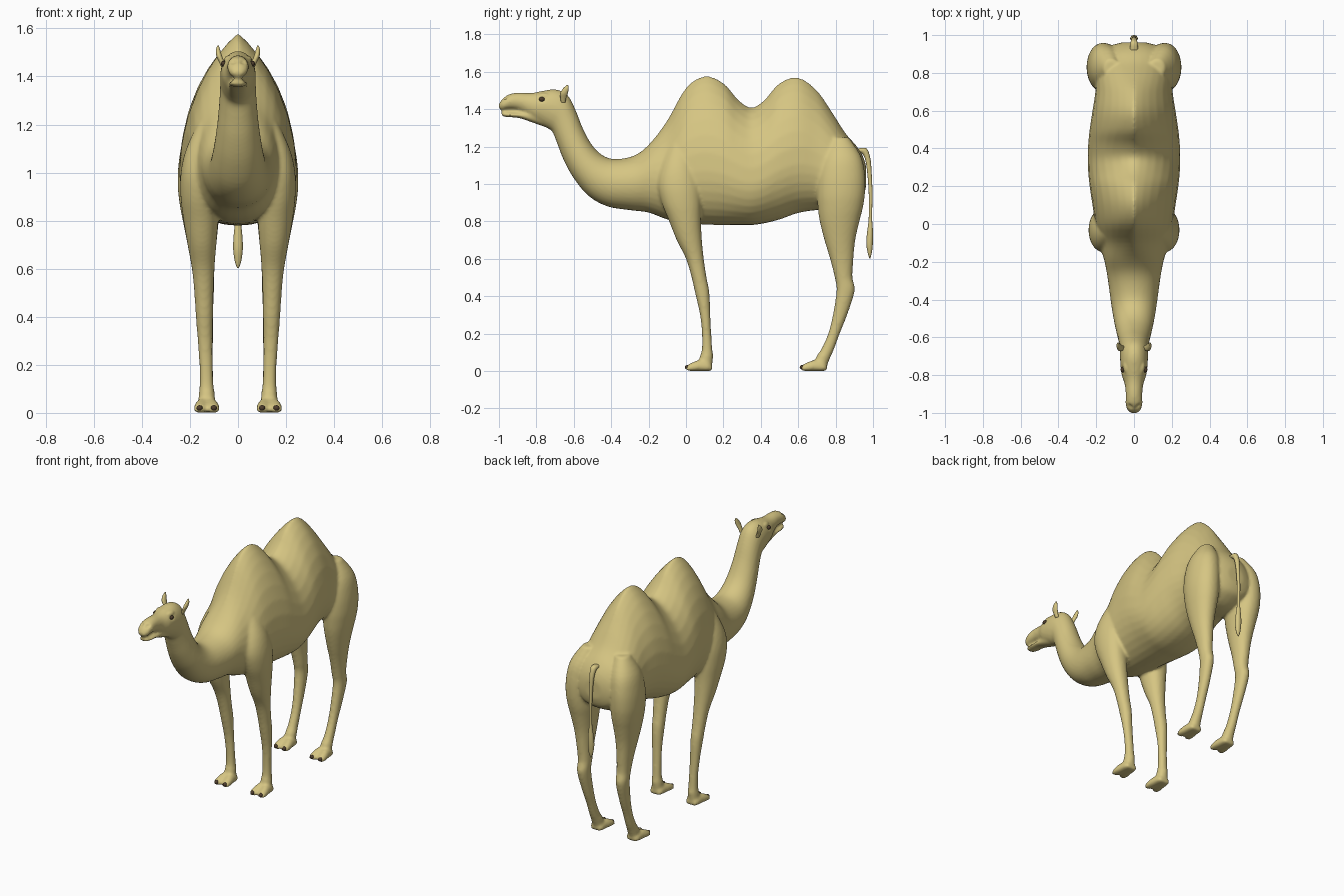
import bpy, bmesh, math
from mathutils import Vector


def material(name, rgb):
    m = bpy.data.materials.new(name)
    m.diffuse_color = (*rgb, 1)
    return m


TAN = material("tan_coat", (0.67, 0.56, 0.225))
DARK = material("dark_brown", (0.075, 0.045, 0.025))


def catmull(rows, steps):
    """Smoothly interpolate rows of numbers."""
    out = []
    for i in range(len(rows) - 1):
        a, b = rows[max(i - 1, 0)], rows[i]
        c, d = rows[i + 1], rows[min(i + 2, len(rows) - 1)]
        for s in range(steps):
            t = s / steps
            out.append([0.5 * (2 * q + (r - p) * t + (2 * p - 5 * q + 4 * r - u) * t * t
                               + (3 * q - p - 3 * r + u) * t ** 3)
                        for p, q, r, u in zip(a, b, c, d)])
    out.append(list(rows[-1]))
    return out


def loft(bm, rows, steps=4, n=32):
    """Rows: top y, top z, bottom y, bottom z, centre x, half width, top taper, widest height."""
    rings = []
    for ty, tz, by, bz, cx, w, p, m in catmull(rows, steps):
        top, bot = Vector((cx, ty, tz)), Vector((cx, by, bz))
        mid = bot.lerp(top, m)
        ring = []
        for k in range(n):
            a = 2 * math.pi * k / n
            c, s = math.cos(a), math.sin(a)
            x = math.copysign(abs(c) ** (p if s > 0 else 0.9), c) * w
            ring.append(bm.verts.new(mid + ((top - mid) * s if s > 0 else (mid - bot) * s)
                                     + Vector((x, 0, 0))))
        rings.append(ring)
    faces = [bm.faces.new((r[k], r[(k + 1) % n], q[(k + 1) % n], q[k]))
             for r, q in zip(rings, rings[1:]) for k in range(n)]
    faces += [bm.faces.new(rings[0]), bm.faces.new(rings[-1])]
    bmesh.ops.recalc_face_normals(bm, faces=faces)


def finish(bm, name, mat):
    me = bpy.data.meshes.new(name)
    bm.to_mesh(me)
    bm.free()
    ob = bpy.data.objects.new(name, me)
    bpy.context.collection.objects.link(ob)
    me.materials.append(mat)
    me.shade_smooth()
    return ob


def ellipsoid(name, loc, size, mat):
    bm = bmesh.new()
    bmesh.ops.create_uvsphere(bm, u_segments=20, v_segments=12, radius=1)
    bmesh.ops.scale(bm, vec=size, verts=bm.verts)
    bmesh.ops.translate(bm, vec=loc, verts=bm.verts)
    return finish(bm, name, mat)


bm = bmesh.new()

# trunk with two humps: y, top z, bottom z, half width, top taper
trunk = [(.962, 1.10, .98, .06, 1), (.945, 1.15, .93, .12, 1), (.91, 1.205, .90, .17, 1),
         (.85, 1.275, .87, .20, 1.1), (.78, 1.385, .86, .205, 1.3), (.70, 1.50, .86, .205, 1.6),
         (.60, 1.57, .845, .22, 1.7), (.50, 1.54, .81, .235, 1.6), (.42, 1.45, .79, .243, 1.4),
         (.35, 1.408, .78, .245, 1.3), (.28, 1.45, .78, .243, 1.4), (.20, 1.54, .78, .235, 1.6),
         (.10, 1.577, .783, .22, 1.7), (0, 1.515, .79, .205, 1.6), (-.10, 1.34, .81, .185, 1.4)]
rows = [(y, t, y, b, 0, w, p, .36 if p > 1 else .45) for y, t, b, w, p in trunk]
# neck and head: top y, top z, bottom y, bottom z, half width
neck = [(-.19, 1.22, -.2, .847, .157), (-.27, 1.155, -.3, .86, .14), (-.37, 1.133, -.42, .88, .125),
        (-.44, 1.15, -.52, .935, .112), (-.50, 1.205, -.6, 1.03, .098),
        (-.55, 1.295, -.655, 1.13, .085), (-.59, 1.395, -.69, 1.22, .077),
        (-.625, 1.465, -.715, 1.28, .074), (-.66, 1.495, -.745, 1.30, .074),
        (-.71, 1.506, -.78, 1.32, .072), (-.77, 1.497, -.82, 1.345, .066),
        (-.83, 1.486, -.86, 1.375, .05), (-.90, 1.488, -.90, 1.396, .044),
        (-.95, 1.478, -.95, 1.40, .045), (-.985, 1.45, -.98, 1.395, .037),
        (-1.002, 1.425, -.998, 1.40, .018)]
rows += [(a, b, c, d, 0, w, 1, .5) for a, b, c, d, w in neck]
loft(bm, rows)

# lower jaw and lip
jaw = [(-.74, 1.38, 1.30, .045), (-.82, 1.385, 1.328, .042), (-.89, 1.383, 1.352, .038),
       (-.94, 1.382, 1.357, .038), (-.975, 1.384, 1.36, .03), (-.988, 1.38, 1.368, .015)]
loft(bm, [(y, t, y, b, 0, w, .9, .5) for y, t, b, w in jaw])

# legs: front y, back y, z, centre x, half width
front_leg = [(-.08, .02, 1.22, .12, .04), (-.13, .05, 1.1, .145, .07), (-.15, .075, 1.0, .158, .08),
             (-.13, .08, .9, .162, .077), (-.09, .08, .8, .155, .072), (-.05, .085, .7, .15, .06),
             (0, .095, .6, .145, .047), (.03, .11, .5, .142, .04), (.048, .125, .42, .14, .037),
             (.075, .13, .3, .137, .031), (.085, .135, .2, .133, .028), (.085, .14, .12, .131, .029),
             (.075, .145, .08, .13, .033), (.06, .14, .03, .13, .036)]
hind_leg = [(.78, .87, 1.25, .12, .04), (.73, .935, 1.15, .148, .075), (.705, .957, 1.05, .16, .086),
            (.70, .957, .95, .162, .089), (.705, .945, .87, .158, .085), (.715, .927, .8, .155, .075),
            (.74, .905, .7, .15, .06), (.77, .895, .6, .145, .047), (.795, .89, .5, .14, .04),
            (.805, .902, .43, .14, .037), (.785, .862, .3, .135, .031), (.76, .822, .2, .132, .028),
            (.725, .793, .12, .131, .029), (.698, .775, .08, .13, .033), (.68, .755, .03, .13, .036)]
# toe: y, top z, half width, sideways spread
toe = [(.14, .03, .018, .012), (.12, .05, .028, .015), (.07, .058, .03, .02),
       (.035, .046, .028, .026), (.01, .034, .022, .029), (0, .022, .012, .03)]
for side in (-1, 1):
    for leg, foot_y in ((front_leg, 0), (hind_leg, .614)):
        loft(bm, [(f, z, b, z, side * cx, w, .95, .5) for f, b, z, cx, w in leg])
        for s in (-1, 1):
            loft(bm, [(y + foot_y, t, y + foot_y, 0, side * .13 + s * dx, w, .9, .35)
                      for y, t, w, dx in toe])
            # toe nails
            ellipsoid("toenail", (side * .13 + s * .03, foot_y + .008, .02),
                      (.013, .014, .012), DARK)

# fuse everything into one smooth skin
body = finish(bm, "body", TAN)
bpy.context.view_layer.objects.active = body
body.select_set(True)
rm = body.modifiers.new("fuse", 'REMESH')
rm.mode, rm.voxel_size = 'VOXEL', 0.009
sm = body.modifiers.new("soften", 'SMOOTH')
sm.factor, sm.iterations = 0.5, 6
for name in ("fuse", "soften"):
    bpy.ops.object.modifier_apply(modifier=name)

# nostril and eye socket dents, brow ridges: centre, radii, push
dents = [((.022, -.972, 1.462), (.016, .03, .012), -.008),
         ((.066, -.77, 1.452), (.03, .022, .016), -.006),
         ((.06, -.765, 1.478), (.03, .035, .014), .008)]
for v in body.data.vertices:
    if v.co.y < -.7:
        for c, r, push in dents:
            d = sum(((q - e) / f) ** 2 for q, e, f in zip((abs(v.co.x), v.co.y, v.co.z), c, r))
            if d < 1:
                v.co += v.normal * push * (1 - d)
body.data.materials.clear()
body.data.materials.append(TAN)
body.data.shade_smooth()

# eyes and ears
for side in (-1, 1):
    ellipsoid("eye", (side * .06, -.771, 1.453), (.011, .015, .012), DARK)
    bm = bmesh.new()
    ear = [(-.668, -.645, 1.435, .058, .01), (-.672, -.64, 1.46, .068, .011),
           (-.672, -.632, 1.485, .078, .012), (-.658, -.627, 1.51, .083, .009),
           (-.638, -.63, 1.528, .083, .003)]
    loft(bm, [(f, z, b, z, side * x, w, 1, .5) for f, b, z, x, w in ear], n=16)
    finish(bm, "ear", TAN)

# tail with tuft: front y, back y, z, half width
bm = bmesh.new()
tail = [(.90, .92, 1.18, .02), (.935, .965, 1.175, .02), (.955, .985, 1.14, .016),
        (.968, .992, 1.07, .012), (.977, .997, .95, .01), (.977, .995, .82, .01),
        (.968, 1.0, .74, .018), (.964, .999, .68, .02), (.972, .993, .63, .013),
        (.981, .985, .602, .003)]
loft(bm, [(f, z if z < 1.15 else 1.165, b, z if z < 1.15 else 1.19, 0, w, 1, .5)
          for f, b, z, w in tail], n=16)
finish(bm, "tail", TAN)
